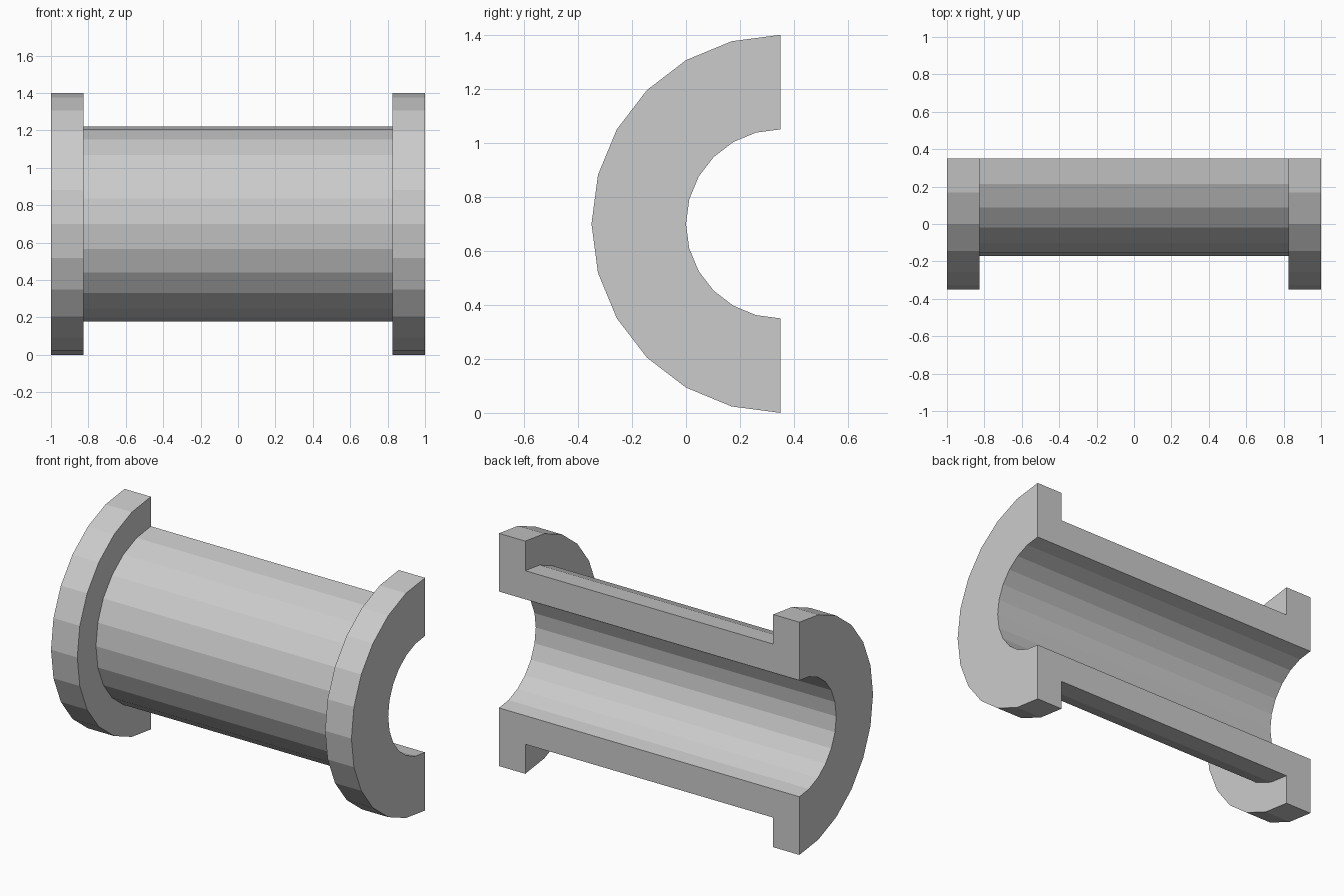
import bpy, bmesh
from math import sin, cos, pi

if "Cube" in bpy.data.objects:
    bpy.data.objects.remove(bpy.data.objects["Cube"])

# Half flanged bushing: C-shaped section swept half a turn about the x axis
BORE, BODY, FLANGE = 0.35, 0.522, 0.70
END, SHOULDER = 1.0, 0.825
AXIS_Y, AXIS_Z, STEPS = 0.35, 0.70, 12

# Section as (x, radius)
right = [(END, BORE), (END, FLANGE), (SHOULDER, FLANGE), (SHOULDER, BODY)]
section = right + [(-x, r) for x, r in reversed(right)]

bm = bmesh.new()
rings = []
for i in range(STEPS + 1):
    a = pi * i / STEPS
    rings.append([bm.verts.new((x, AXIS_Y - r * sin(a), AXIS_Z + r * cos(a)))
                  for x, r in section])

# Swept walls
n = len(section)
for a, b in zip(rings, rings[1:]):
    for j in range(n):
        k = (j + 1) % n
        bm.faces.new((a[j], a[k], b[k], b[j]))

# Flat split faces at the back
bm.faces.new(rings[0])
bm.faces.new(rings[-1][::-1])
bmesh.ops.recalc_face_normals(bm, faces=bm.faces)

mesh = bpy.data.meshes.new("half_bushing")
bm.to_mesh(mesh)
bm.free()
bpy.context.collection.objects.link(bpy.data.objects.new("half_bushing", mesh))
